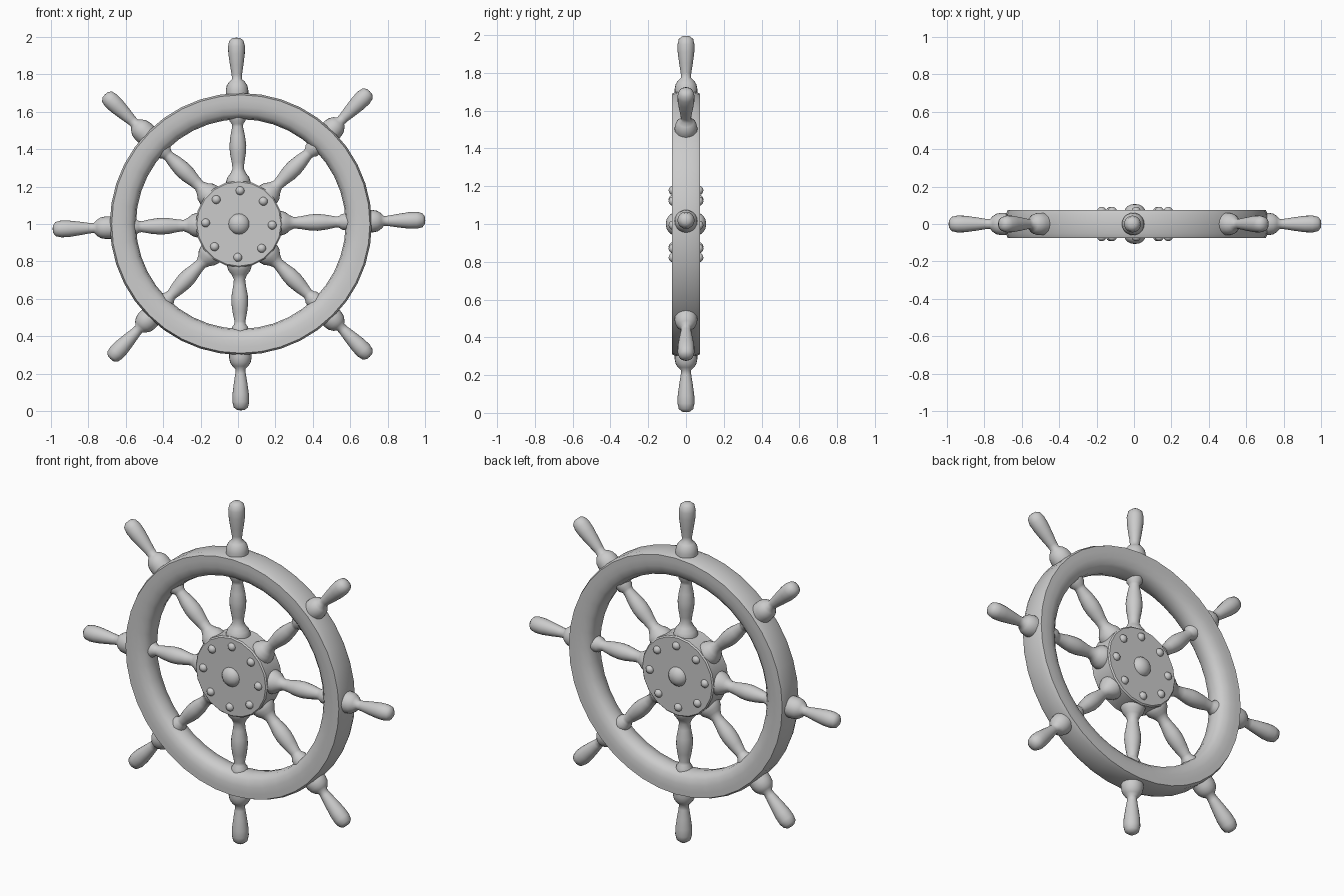
import bpy, bmesh, math
from mathutils import Matrix, Vector

if "Cube" in bpy.data.objects:
    bpy.data.objects.remove(bpy.data.objects["Cube"])

CENTER = Vector((0.005, 0, 1.0))


def lathe(name, profile, steps, place, closed=False, angle=40):
    """Spin (radius, height) points round local z, then place the result."""
    bm = bmesh.new()
    rings = []
    for r, h in profile:
        if r < 1e-6:
            rings.append([bm.verts.new((0, 0, h))])
        else:
            rings.append([bm.verts.new((r * math.cos(2 * math.pi * i / steps),
                                        r * math.sin(2 * math.pi * i / steps), h))
                          for i in range(steps)])
    pairs = list(zip(rings, rings[1:]))
    if closed:
        pairs.append((rings[-1], rings[0]))
    for a, b in pairs:
        for i in range(steps):
            j = (i + 1) % steps
            quad = [a[i % len(a)], a[j % len(a)], b[j % len(b)], b[i % len(b)]]
            bm.faces.new(list(dict.fromkeys(quad)))
    bmesh.ops.recalc_face_normals(bm, faces=bm.faces)
    mesh = bpy.data.meshes.new(name)
    bm.to_mesh(mesh)
    bm.free()
    obj = bpy.data.objects.new(name, mesh)
    obj.matrix_world = place
    bpy.context.collection.objects.link(obj)
    bpy.context.view_layer.objects.active = obj
    bpy.ops.object.select_all(action='DESELECT')
    obj.select_set(True)
    bpy.ops.object.shade_smooth_by_angle(angle=math.radians(angle))
    return obj


def facing(x, y, z):
    """Local z axis turned to point to the front (-y)."""
    return Matrix.Translation((x, y, z)) @ Matrix.Rotation(math.pi / 2, 4, 'X')


# Rim: flat outer band, softly rounded faces, narrow inner wall
half = [(0.70, 0.05), (0.69, 0.075), (0.66, 0.075), (0.625, 0.073),
        (0.59, 0.062), (0.567, 0.04)]
rim = half + [(0.56, 0)] + [(r, -h) for r, h in reversed(half)]
lathe("rim", rim, 40, facing(0.015, 0, 1.0), closed=True)

# Hub drum
lathe("hub", [(0, -0.073), (0.225, -0.073), (0.232, -0.066), (0.232, 0.066),
              (0.225, 0.073), (0, 0.073)], 20, facing(*CENTER))

# Domes and rivets on both faces
ball = [(math.sin(i * math.pi / 8), math.cos(i * math.pi / 8)) for i in range(9)]
ball[0], ball[-1] = (0, 1), (0, -1)
for side in (-1, 1):
    lathe("hub_dome", [(r * 0.058, h * 0.045) for r, h in ball], 20,
          facing(CENTER.x, side * 0.062, CENTER.z))
    for k in range(8):
        a = math.radians(45 * k - 2)
        lathe("rivet", [(r * 0.024, h * 0.022) for r, h in ball], 12,
              facing(CENTER.x + 0.178 * math.cos(a), side * 0.07,
                     CENTER.z + 0.178 * math.sin(a)))

# Turned spokes, each running from the hub through the rim to its handle
spoke = [(0, 0.15), (0.066, 0.16), (0.066, 0.225), (0.058, 0.25), (0.042, 0.27),
         (0.03, 0.295), (0.034, 0.33), (0.043, 0.38), (0.045, 0.42),
         (0.039, 0.47), (0.029, 0.52), (0.031, 0.535), (0.042, 0.55),
         (0.045, 0.575), (0.05, 0.62), (0.06, 0.68), (0.06, 0.715),
         (0.055, 0.74), (0.042, 0.76), (0.026, 0.775), (0.028, 0.80),
         (0.036, 0.85), (0.044, 0.91), (0.045, 0.95), (0.038, 0.98),
         (0.02, 0.994), (0, 0.996)]
for deg in (1.2, 45.4, 90.8, 136, 181.6, 226.4, 270.6, 314.6):
    turn = Matrix.Rotation(math.radians(90 - deg), 4, 'Y')
    lathe("spoke", spoke, 20, Matrix.Translation(CENTER) @ turn, angle=60)
